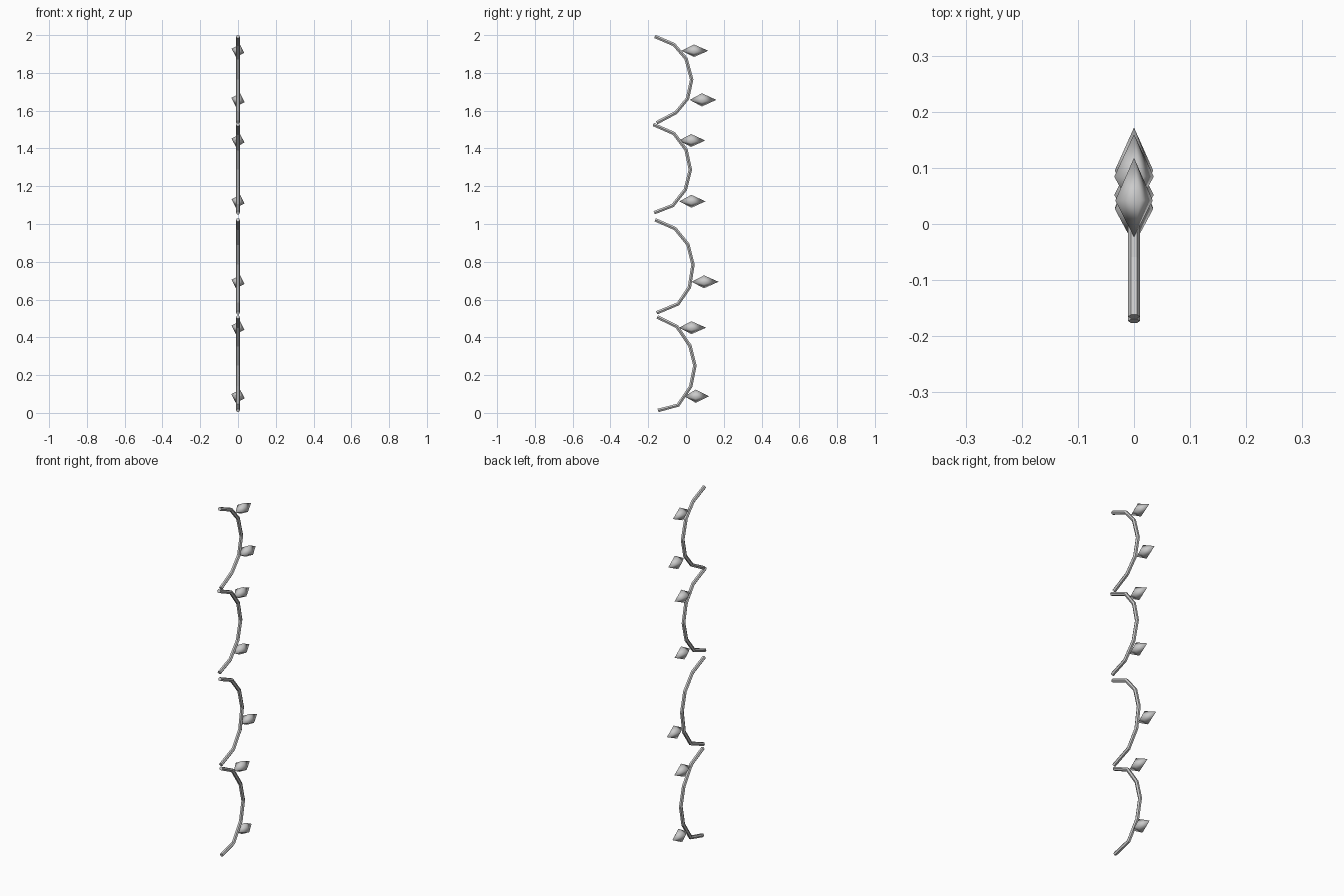
import bpy, bmesh, math
from mathutils import Vector, Matrix

if "Cube" in bpy.data.objects:
    bpy.data.objects.remove(bpy.data.objects["Cube"])

# Stem paths as (y, z) in the x = 0 plane
STEMS = [
    [(-.148, .013), (-.042, .041), (.025, .14), (.047, .25), (.021, .355), (-.048, .457), (-.152, .508)],
    [(-.155, .53), (-.042, .577), (.018, .665), (.037, .785), (.01, .892), (-.058, .976), (-.163, 1.022)],
    [(-.168, 1.06), (-.07, 1.098), (-.003, 1.183), (.023, 1.288), (0, 1.394), (-.064, 1.479), (-.173, 1.527)],
    [(-.155, 1.536), (-.053, 1.59), (.008, 1.664), (.03, 1.765), (0, 1.876), (-.064, 1.95), (-.165, 1.993)],
]
# Leaf base y, tip y, centre z, radius
LEAVES = [(-.008, .122, .088, .037), (-.037, .106, .451, .036), (.03, .172, .694, .036),
          (-.035, .103, 1.12, .036), (-.037, .102, 1.442, .036), (.02, .16, 1.657, .037),
          (-.023, .118, 1.917, .035)]
RADIUS, SIDES = .0105, 6


def make_object(name, bm, smooth):
    bmesh.ops.recalc_face_normals(bm, faces=bm.faces)
    for f in bm.faces:
        f.smooth = smooth
    mesh = bpy.data.meshes.new(name)
    bm.to_mesh(mesh)
    bm.free()
    ob = bpy.data.objects.new(name, mesh)
    bpy.context.collection.objects.link(ob)


def stem(name, path):
    bm = bmesh.new()
    pts = [Vector((0, y, z)) for y, z in path]
    rings = []
    for i, p in enumerate(pts):
        t = (pts[min(i + 1, len(pts) - 1)] - pts[max(i - 1, 0)]).normalized()
        side = t.cross(Vector((1, 0, 0)))
        ring = []
        for k in range(SIDES):
            a = math.tau * k / SIDES
            ring.append(bm.verts.new(p + RADIUS * (Vector((math.cos(a), 0, 0)) + side * math.sin(a))))
        rings.append(ring)
    for a, b in zip(rings, rings[1:]):
        for k in range(SIDES):
            n = (k + 1) % SIDES
            bm.faces.new((a[k], a[n], b[n], b[k]))
    bm.faces.new(rings[0])
    bm.faces.new(rings[-1])
    make_object(name, bm, False)


def leaf(name, y0, y1, z, r):
    # Four-sided double cone pointing along +y, twisted about its length
    bm = bmesh.new()
    base, tip = bm.verts.new((0, y0, z)), bm.verts.new((0, y1, z))
    ym = y0 + (y1 - y0) * .46
    ring = []
    for k in range(4):
        a = math.radians(-18 + 90 * k)
        ring.append(bm.verts.new((r * math.cos(a), ym, z + r * math.sin(a))))
    for k in range(4):
        a, b = ring[k], ring[(k + 1) % 4]
        bm.faces.new((base, a, b))
        bm.faces.new((tip, b, a))
    make_object(name, bm, True)


for i, path in enumerate(STEMS):
    stem(f"vine_stem_{i + 1}", path)
for i, spec in enumerate(LEAVES):
    leaf(f"leaf_bud_{i + 1}", *spec)
